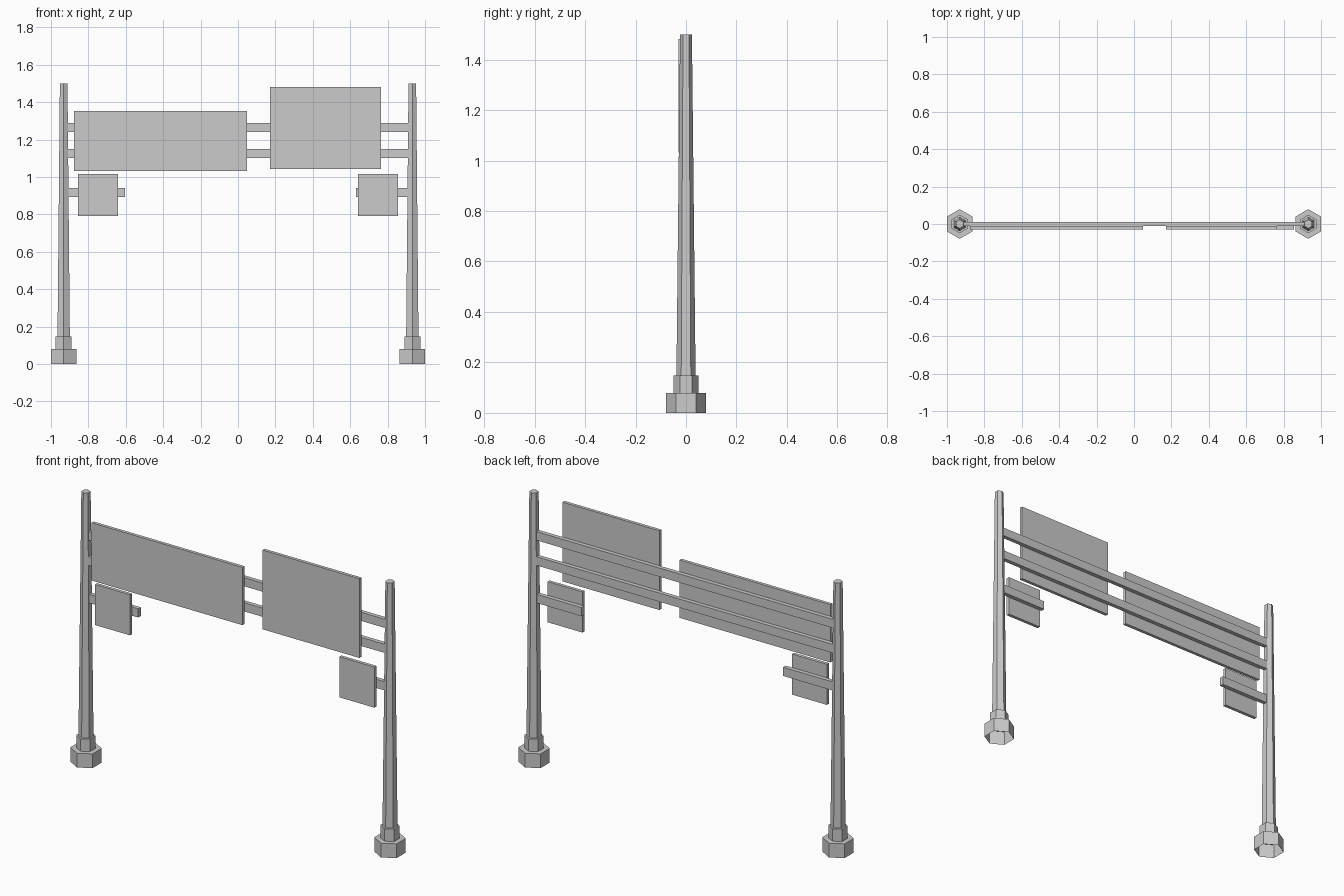
import bpy, bmesh, math

if "Cube" in bpy.data.objects:
    bpy.data.objects.remove(bpy.data.objects["Cube"])

POST_X = 0.932


def finish(name, bm):
    bmesh.ops.recalc_face_normals(bm, faces=bm.faces)
    mesh = bpy.data.meshes.new(name)
    bm.to_mesh(mesh)
    bm.free()
    obj = bpy.data.objects.new(name, mesh)
    bpy.context.collection.objects.link(obj)
    return obj


def box(name, x, y, z):
    """Box from (min, max) pairs."""
    bm = bmesh.new()
    bmesh.ops.create_cube(bm, size=1)
    for v in bm.verts:
        v.co = [sum(r) / 2 + c * (r[1] - r[0]) for c, r in zip(v.co, (x, y, z))]
    return finish(name, bm)


def hex_post(name, x, profile):
    """Six-sided stepped post: capped on top, open underneath."""
    bm = bmesh.new()
    rings = []
    for r, z in profile:
        angles = [math.radians(30 + 60 * i) for i in range(6)]
        rings.append([bm.verts.new((x + r * math.cos(a), r * math.sin(a), z))
                      for a in angles])
    for lo, hi in zip(rings, rings[1:]):
        for i in range(6):
            j = (i + 1) % 6
            bm.faces.new((lo[i], lo[j], hi[j], hi[i]))
    bm.faces.new(rings[-1])
    return finish(name, bm)


# Posts with stepped hexagonal footings
profile = [(0.079, 0), (0.079, 0.079), (0.049, 0.079), (0.049, 0.148),
           (0.038, 0.148), (0.0235, 1.5)]
for side, sx in (("left", -1), ("right", 1)):
    hex_post(side + "_post", sx * POST_X, profile)

# Horizontal rails and short side arms
RAIL_Y = (-0.011, 0.012)
box("upper_rail", (-0.911, 0.911), RAIL_Y, (1.24, 1.288))
box("lower_rail", (-0.911, 0.911), RAIL_Y, (1.101, 1.149))
box("left_arm", (-0.909, -0.604), RAIL_Y, (0.893, 0.941))
box("right_arm", (0.631, 0.909), RAIL_Y, (0.893, 0.941))

# Sign panels mounted on the front of the rails
SIGN_Y = (-0.029, -0.011)
box("wide_sign", (-0.877, 0.048), SIGN_Y, (1.032, 1.352))
box("tall_sign", (0.171, 0.765), SIGN_Y, (1.042, 1.481))
box("left_small_sign", (-0.856, -0.642), SIGN_Y, (0.791, 1.016))
box("right_small_sign", (0.642, 0.856), SIGN_Y, (0.791, 1.016))
